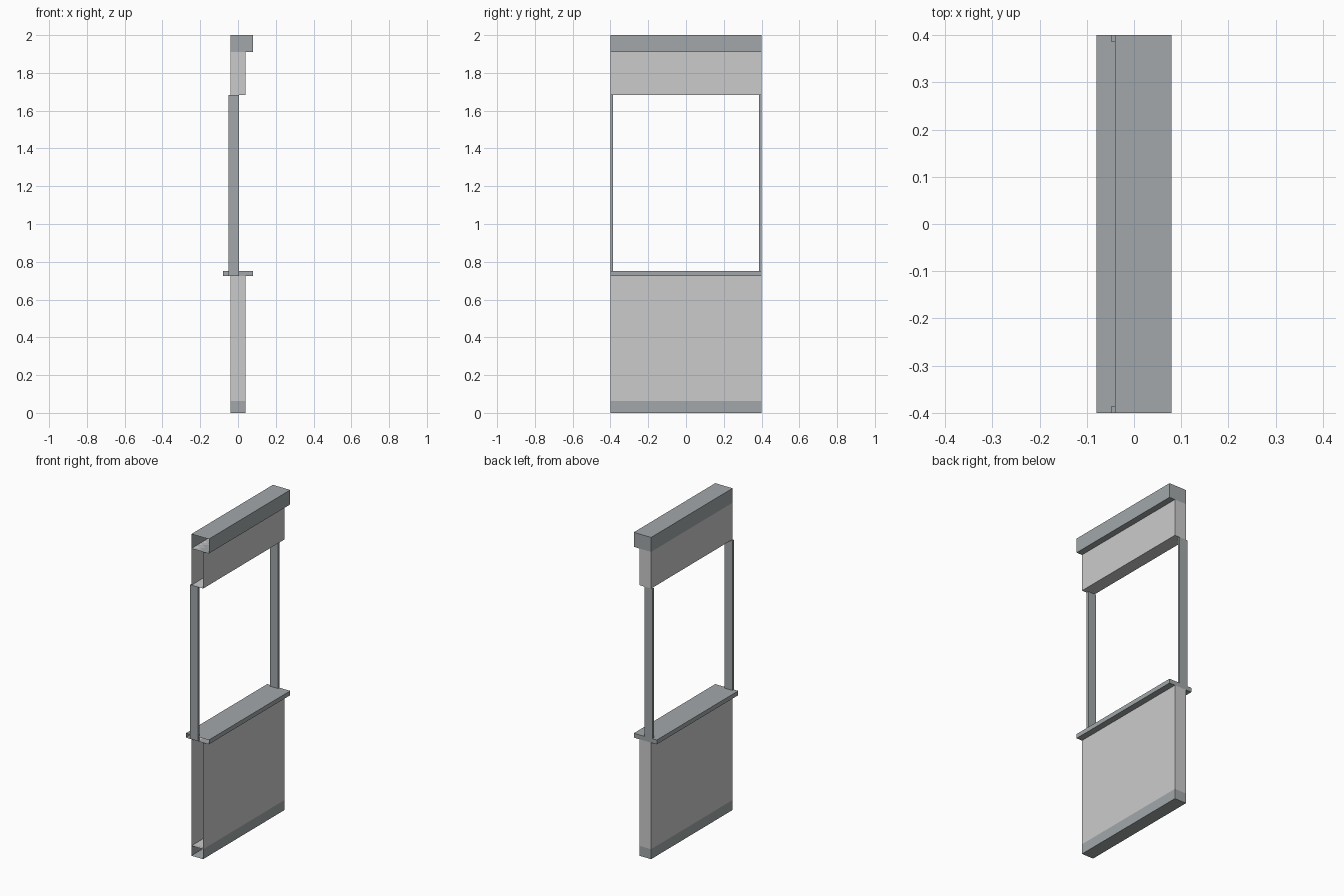
import bpy, bmesh

if "Cube" in bpy.data.objects:
    bpy.data.objects.remove(bpy.data.objects["Cube"])

frame = bpy.data.materials.new("frame_grey")
frame.diffuse_color = (0.36, 0.39, 0.40, 1)
frame.use_nodes = True
frame.node_tree.nodes["Principled BSDF"].inputs["Base Color"].default_value = frame.diffuse_color


def box(name, x, y, z, mat=None, open_front=True):
    """Box from (min, max) ranges; the -y end can be left open."""
    bm = bmesh.new()
    bmesh.ops.create_cube(bm, size=1)
    for v in bm.verts:
        for i, (lo, hi) in enumerate((x, y, z)):
            v.co[i] = hi if v.co[i] > 0 else lo
    bm.normal_update()
    if open_front:
        ends = [f for f in bm.faces if f.normal.y < -0.9]
        bmesh.ops.delete(bm, geom=ends, context='FACES_ONLY')
    mesh = bpy.data.meshes.new(name)
    bm.to_mesh(mesh)
    bm.free()
    if mat:
        mesh.materials.append(mat)
    obj = bpy.data.objects.new(name, mesh)
    bpy.context.collection.objects.link(obj)
    return obj


full = (-0.4, 0.4)
wall = (-0.04, 0.04)

# Wall sections, open at the -y end
box("base_board", wall, full, (0, 0.062), frame)
box("lower_panel", wall, full, (0.062, 0.724))
box("upper_panel", wall, full, (1.682, 1.91))

# Sill and overhanging top beam
box("sill", (-0.079, 0.079), full, (0.724, 0.751), frame)
box("top_beam", (-0.04, 0.079), full, (1.91, 2.0), frame)

# Slim posts at both sides of the opening, let into the sill
post = box("side_posts", (-0.049, 0.006), (-0.4, -0.386), (0.724, 1.682),
           frame, open_front=False)
mirror = post.modifiers.new("mirror", 'MIRROR')
mirror.use_axis = (False, True, False)
